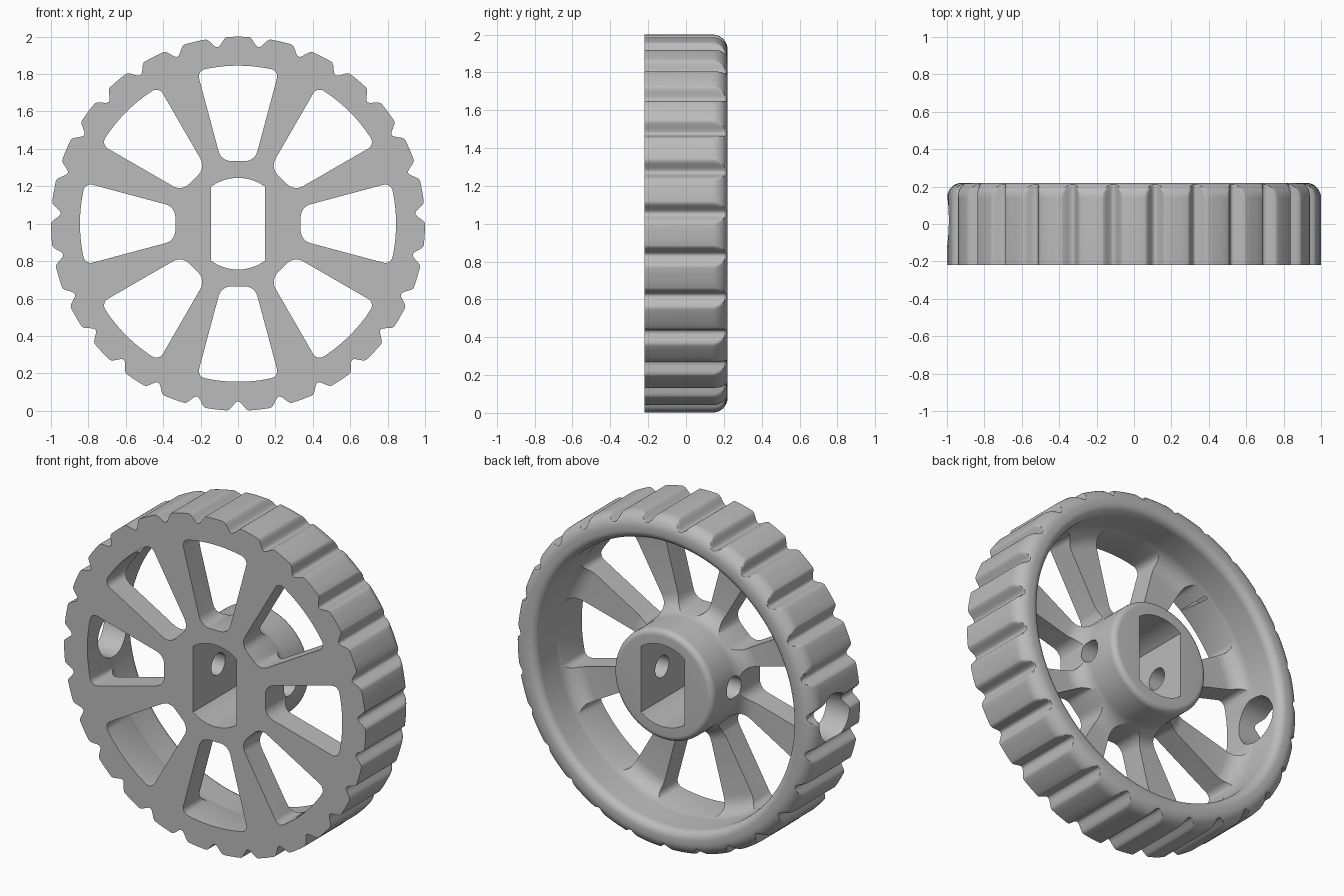
import bpy, bmesh
from math import sin, cos, pi, radians, asin
from mathutils import Matrix, Vector

if "Cube" in bpy.data.objects:
    bpy.data.objects.remove(bpy.data.objects["Cube"])

FRONT, BACK = -0.22, 0.22
WEB = -0.08            # back of the spokes
HUB_R, RIM_R = 0.33, 0.85
GROOVES = 27
AXLE = Vector((0, 0, 1))

grey = bpy.data.materials.new("grey plastic")
grey.use_nodes = True
grey.diffuse_color = (0.5, 0.5, 0.5, 1)
grey.node_tree.nodes["Principled BSDF"].inputs["Base Color"].default_value = (0.5, 0.5, 0.5, 1)


def make_object(name, bm):
    bmesh.ops.recalc_face_normals(bm, faces=bm.faces)
    mesh = bpy.data.meshes.new(name)
    bm.to_mesh(mesh)
    bm.free()
    mesh.materials.append(grey)
    obj = bpy.data.objects.new(name, mesh)
    bpy.context.collection.objects.link(obj)
    return obj


def arc(cx, cy, r, start, end, steps=7):
    angles = [radians(start + (end - start) * i / steps) for i in range(steps + 1)]
    return [(cx + r * cos(a), cy + r * sin(a)) for a in angles]


def add_prism(bm, outline, turn=0.0):
    """Extrude an outline (x, up) right through the wheel, turned about the axle."""
    spin = Matrix.Rotation(turn, 3, 'Y')
    ends = [[bm.verts.new(spin @ Vector((x, y, z)) + AXLE) for x, z in outline]
            for y in (FRONT - 0.1, BACK + 0.1)]
    n = len(outline)
    for ring in ends:
        bm.faces.new(ring)
    for i in range(n):
        j = (i + 1) % n
        bm.faces.new((ends[0][i], ends[0][j], ends[1][j], ends[1][i]))


def x_cylinder(name, radius, x0, x1, y):
    bm = bmesh.new()
    place = Matrix.Translation(((x0 + x1) / 2, y, 1)) @ Matrix.Rotation(pi / 2, 4, 'Y')
    bmesh.ops.create_cone(bm, cap_ends=True, segments=40, radius1=radius, radius2=radius,
                          depth=x1 - x0, matrix=place)
    return make_object(name, bm)


# Wheel body: hub, web and rim as one turned profile (radius, y)
fil = 0.1
profile = [(0.1, FRONT), (1, FRONT)]
profile += arc(0.92, BACK - 0.08, 0.08, 0, 90, 10)
profile += arc(RIM_R + 0.05, BACK - 0.05, 0.05, 90, 180)
profile += arc(RIM_R - fil, WEB + fil, fil, 0, -90)
profile += arc(HUB_R + fil, WEB + fil, fil, 270, 180)
profile += arc(HUB_R - 0.035, BACK - 0.035, 0.035, 0, 90)
profile += [(0.1, BACK)]

# Angular stations: dense across each tread groove, sparse on each ridge
pitch, half, depth = 2 * pi / GROOVES, 0.06, 0.05
offsets = [-half + 2 * half * i / 16 for i in range(17)]
offsets += [half + (pitch - 2 * half) * i / 3 for i in (1, 2)]
bm = bmesh.new()
rings = []
for k in range(GROOVES):
    for d in offsets:
        a = -pi / 2 + k * pitch + d
        limit = 1 - depth * (1 + cos(pi * d / half)) / 2 if abs(d) < half else 1
        rings.append([bm.verts.new((min(r, limit) * cos(a), y, 1 + min(r, limit) * sin(a)))
                      for r, y in profile])
for i, ring in enumerate(rings):
    nxt = rings[(i + 1) % len(rings)]
    for j in range(len(profile)):
        m = (j + 1) % len(profile)
        bm.faces.new((ring[j], ring[m], nxt[m], nxt[j]))
wheel = make_object("wheel", bm)

# Openings between the spokes: rounded sectors
wedge, inner, outer, c_in, c_out = radians(15), 0.335, 0.845, 0.07, 0.04
phi = wedge - asin(c_out / (outer - c_out))
side = [(outer * sin(phi * i / 8), outer * cos(phi * i / 8)) for i in range(1, 8)]
cx, cz = (outer - c_out) * sin(phi), (outer - c_out) * cos(phi)
side += arc(cx, cz, c_out, 90 - phi * 180 / pi, -15)
cx = ((inner + c_in) * sin(wedge) - c_in) / cos(wedge)
side += arc(cx, inner + c_in, c_in, -15, -90)
sector = side + [(-x, z) for x, z in reversed(side)]
bm = bmesh.new()
for k in range(8):
    add_prism(bm, sector, k * pi / 4)
openings = make_object("spoke_opening_cutter", bm)

# Axle bore: a circle with two flat sides
bore_r, flat = 0.245, 0.145
edge = 90 - asin(flat / bore_r) * 180 / pi
bm = bmesh.new()
add_prism(bm, arc(0, 0, bore_r, edge, 180 - edge, 14) + arc(0, 0, bore_r, 180 + edge, 360 - edge, 14))
bore = make_object("axle_bore_cutter", bm)

# Cross hole through the hub, and the wider access hole in one side of the rim
cross = x_cylinder("cross_hole_cutter", 0.065, -0.5, 0.5, 0.02)
access = x_cylinder("access_hole_cutter", 0.14, -1.2, -0.7, 0.02)

bpy.ops.object.select_all(action='DESELECT')
wheel.select_set(True)
bpy.context.view_layer.objects.active = wheel
for cutter in (openings, bore, cross, access):
    cutter.hide_render = True
    mod = wheel.modifiers.new(cutter.name, 'BOOLEAN')
    mod.operation, mod.solver, mod.object = 'DIFFERENCE', 'EXACT', cutter
    bpy.ops.object.modifier_apply(modifier=mod.name)
    bpy.data.objects.remove(cutter)
bpy.ops.object.shade_smooth_by_angle(angle=radians(35))
